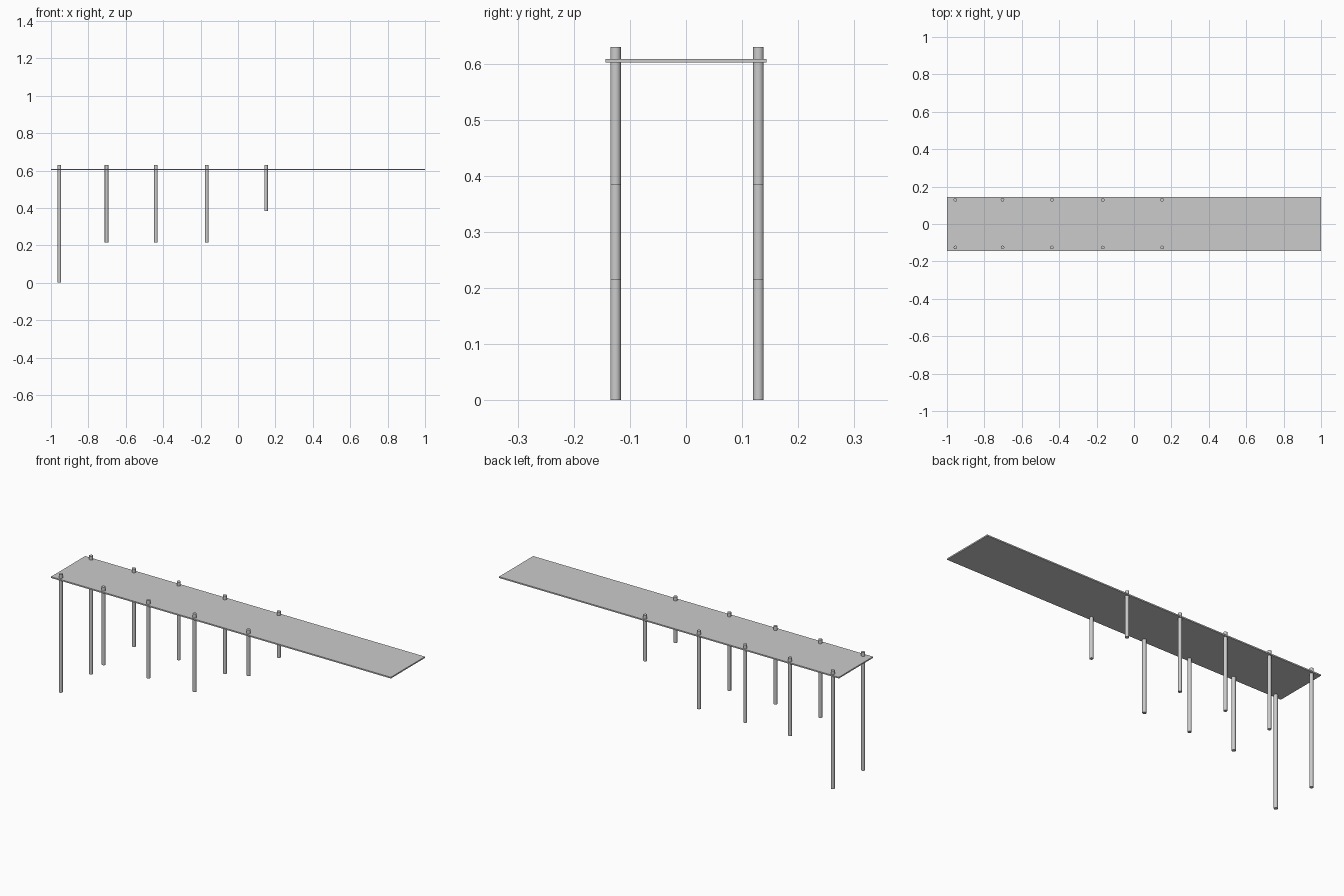
import bpy

if "Cube" in bpy.data.objects:
    bpy.data.objects.remove(bpy.data.objects["Cube"])

TOP = 0.629        # top of every piling
RADIUS = 0.0095


def piling(name, x, y, bottom):
    bpy.ops.mesh.primitive_cylinder_add(
        vertices=32, radius=RADIUS, depth=TOP - bottom,
        location=(x, y, (TOP + bottom) / 2))
    bpy.context.object.name = name
    bpy.ops.object.shade_smooth_by_angle()


# Flat deck slab
bpy.ops.mesh.primitive_cube_add(size=1, location=(0, 0, 0.605))
deck = bpy.context.object
deck.name = "deck"
deck.scale = (2.0, 0.287, 0.007)
bpy.ops.object.transform_apply(location=False, rotation=False, scale=True)

# Pairs of pilings passing through the deck: x position, bottom height
rows = [(-0.955, 0.0), (-0.703, 0.214), (-0.439, 0.214),
        (-0.167, 0.214), (0.150, 0.384)]
for i, (x, bottom) in enumerate(rows, 1):
    piling(f"front_piling_{i}", x, -0.1255, bottom)
    piling(f"back_piling_{i}", x, 0.129, bottom)
